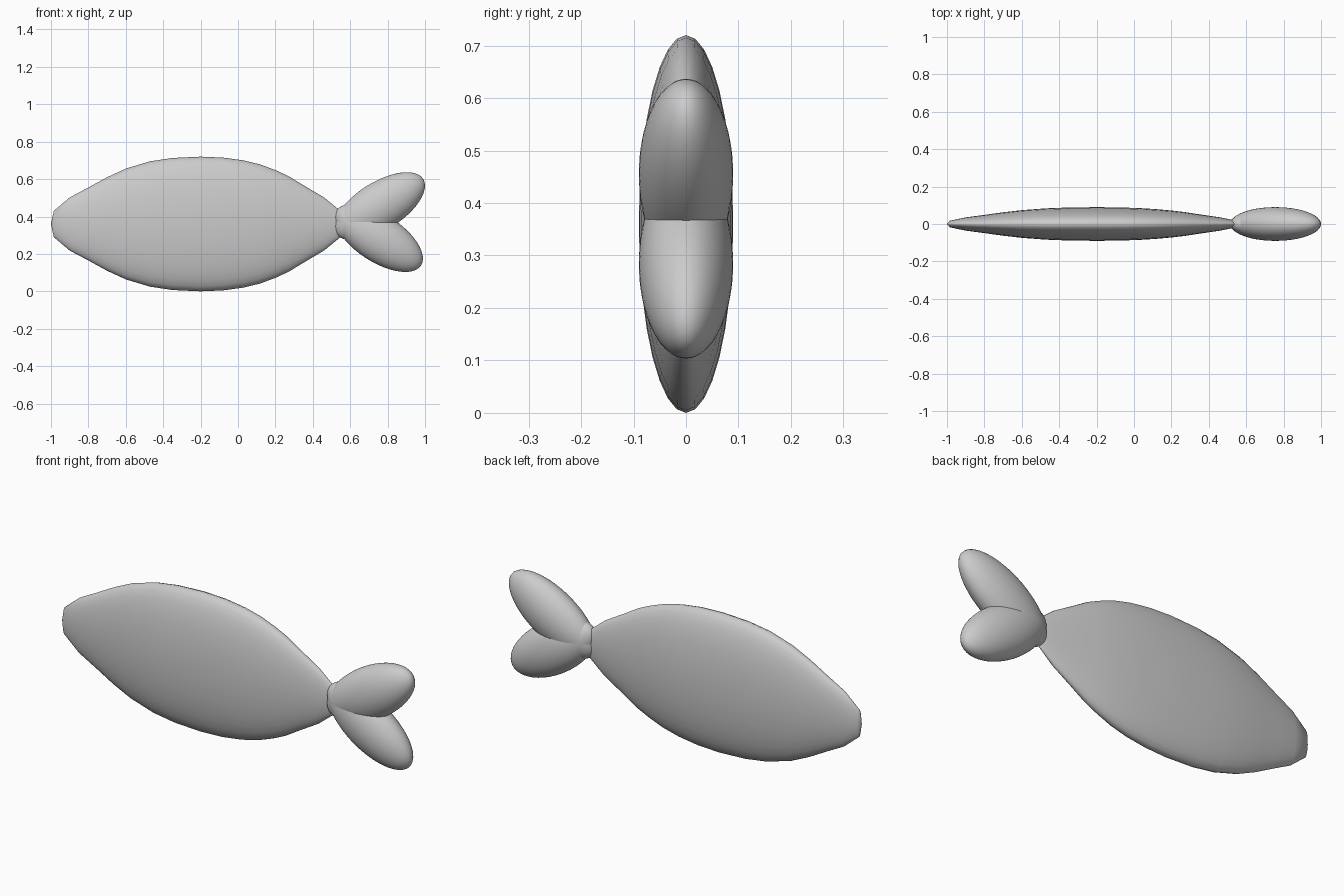
import bpy
import bmesh
from math import sin, cos, pi, radians

cube = bpy.data.objects.get("Cube")
if cube:
    bpy.data.objects.remove(cube, do_unlink=True)

grey = bpy.data.materials.new("plain_grey")
grey.use_nodes = True
colour = (0.6, 0.6, 0.6, 1)
grey.diffuse_color = colour
grey.node_tree.nodes["Principled BSDF"].inputs["Base Color"].default_value = colour

MID_Z = 0.36
SIDES = 32


def finish(name, bm):
    """Turn a bmesh into a smooth, coloured object."""
    bmesh.ops.recalc_face_normals(bm, faces=bm.faces)
    mesh = bpy.data.meshes.new(name)
    bm.to_mesh(mesh)
    bm.free()
    mesh.materials.append(grey)
    mesh.shade_smooth()
    obj = bpy.data.objects.new(name, mesh)
    bpy.context.collection.objects.link(obj)
    return obj


# Body: flat elliptical rings (x, half height) lofted from nose to tail root
profile = [(-0.985, 0.07), (-0.9, 0.142), (-0.8, 0.195), (-0.7, 0.25),
           (-0.6, 0.296), (-0.47, 0.335), (-0.35, 0.353), (-0.2, 0.36),
           (-0.08, 0.355), (0.03, 0.34), (0.12, 0.318), (0.2, 0.288),
           (0.27, 0.256), (0.35, 0.207), (0.46, 0.142), (0.53, 0.085), (0.56, 0.06)]
bm = bmesh.new()
rings = []
for x, h in profile:
    rings.append([bm.verts.new((x, 0.25 * h * cos(2 * pi * i / SIDES),
                                MID_Z + h * sin(2 * pi * i / SIDES)))
                  for i in range(SIDES)])
for a, b in zip(rings, rings[1:]):
    for i in range(SIDES):
        j = (i + 1) % SIDES
        bm.faces.new((a[i], a[j], b[j], b[i]))
# Blunt nose and closed tail root
for ring, tip_x in ((rings[0], -1.0), (rings[-1], 0.57)):
    tip = bm.verts.new((tip_x, 0, MID_Z))
    for i in range(SIDES):
        bm.faces.new((ring[i], ring[(i + 1) % SIDES], tip))
finish("body", bm)


# Tail: two overlapping ellipsoid lobes spread in a V
def lobe(name, x, z, length, width, angle):
    bm = bmesh.new()
    bmesh.ops.create_uvsphere(bm, u_segments=48, v_segments=24, radius=1)
    obj = finish(name, bm)
    obj.scale = (length, 0.09, width)
    obj.location = (x, 0, z)
    obj.rotation_euler = (0, radians(angle), 0)


lobe("upper_tail_lobe", 0.757, 0.455, 0.275, 0.128, -32)
lobe("lower_tail_lobe", 0.752, 0.285, 0.27, 0.127, 33)
